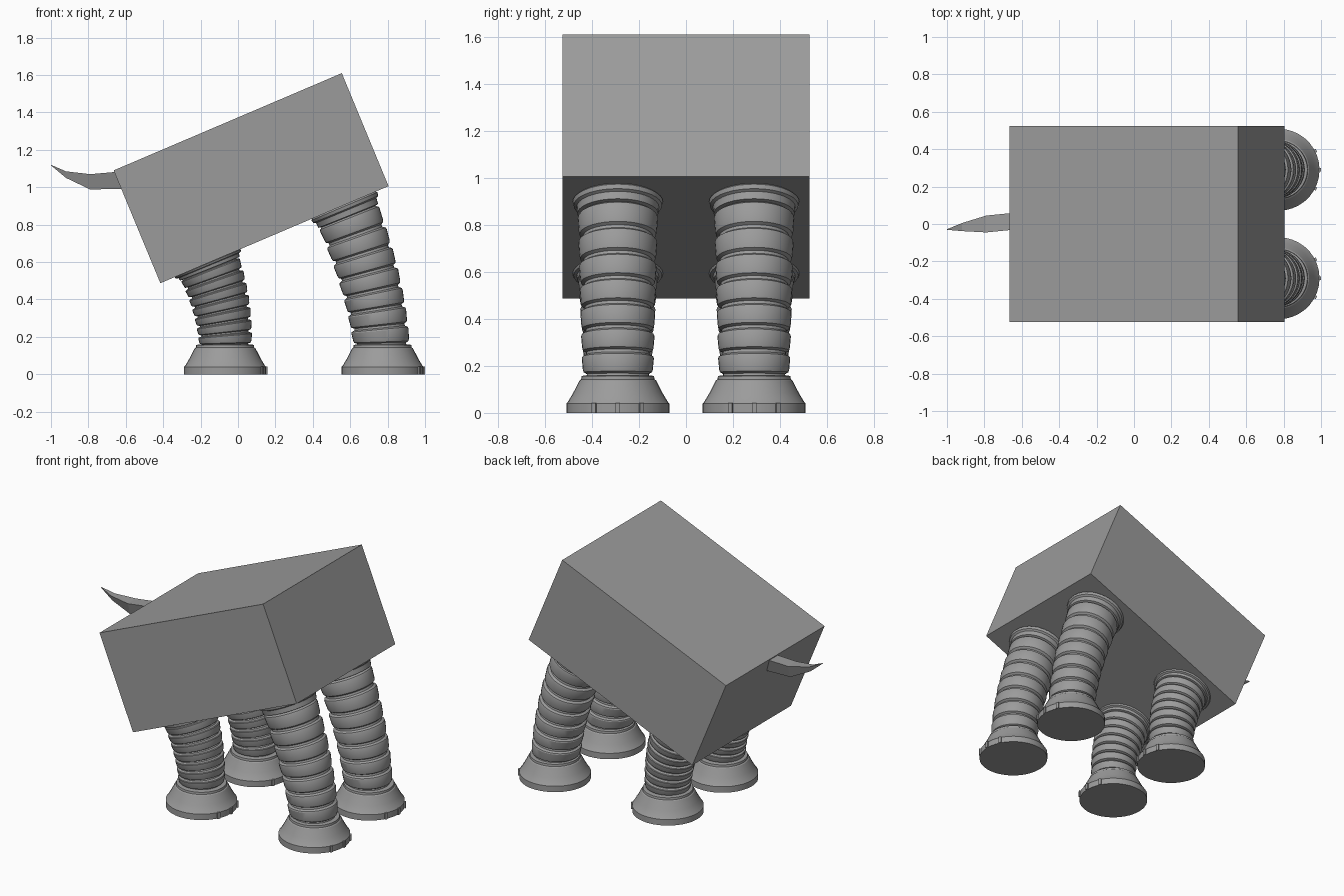
import bpy, bmesh, math
from mathutils import Vector

if "Cube" in bpy.data.objects:
    bpy.data.objects.remove(bpy.data.objects["Cube"])

SIDES = 36
TILT = math.radians(23.1)
LEG_Y = -0.29

# Dark grey used on every part
GREY = bpy.data.materials.new("dark_grey")
GREY.diffuse_color = (0.33, 0.33, 0.33, 1.0)
GREY.use_nodes = True
GREY.node_tree.nodes["Principled BSDF"].inputs["Base Color"].default_value = GREY.diffuse_color


def make_object(name, bm, smooth=True, mirror=False):
    bmesh.ops.recalc_face_normals(bm, faces=bm.faces)
    mesh = bpy.data.meshes.new(name)
    bm.to_mesh(mesh)
    bm.free()
    mesh.materials.append(GREY)
    ob = bpy.data.objects.new(name, mesh)
    bpy.context.collection.objects.link(ob)
    if smooth:
        bpy.ops.object.select_all(action='DESELECT')
        bpy.context.view_layer.objects.active = ob
        ob.select_set(True)
        bpy.ops.object.shade_smooth_by_angle(angle=math.radians(25))
    if mirror:
        mod = ob.modifiers.new("other_side", 'MIRROR')
        mod.use_axis = (False, True, False)
        mod.use_mirror_merge = False
    return ob


def loft(bm, loops):
    """Skin a list of closed point loops and cap both ends."""
    rows = [[bm.verts.new(p) for p in loop] for loop in loops]
    n = len(rows[0])
    for a, b in zip(rows, rows[1:]):
        for i in range(n):
            j = (i + 1) % n
            bm.faces.new((a[i], a[j], b[j], b[i]))
    bm.faces.new(rows[0][::-1])
    bm.faces.new(rows[-1])


def ring(x, z, r, tilt=0.0):
    pts = []
    for i in range(SIDES):
        a = 2 * math.pi * i / SIDES
        u = r * math.cos(a)
        pts.append((x + u * math.cos(tilt), LEG_Y + r * math.sin(a), z + u * math.sin(tilt)))
    return pts


# Slanted box body
bm = bmesh.new()
profile = [(-0.415, 0.487), (0.805, 1.006), (0.555, 1.61), (-0.665, 1.09)]
loft(bm, [[(x, y, z) for x, z in profile] for y in (-0.525, 0.525)])
make_object("body", bm, smooth=False)

# Pointed tail: x top, x bottom, y low, y high, z top, z bottom
bm = bmesh.new()
sections = [(-0.64, -0.61, -0.03, 0.06, 1.083, 0.992),
            (-0.79, -0.79, -0.045, 0.045, 1.070, 0.988),
            (-0.92, -0.92, -0.038, 0.005, 1.085, 1.05),
            (-1.0, -1.0, -0.031, -0.028, 1.12, 1.117)]
loops = []
for xt, xb, y0, y1, zt, zb in sections:
    m = (y0 + y1) / 2
    loops.append([(xt, y0, zt), (xt, y1, zt), (xb, m + (y1 - m) * 0.4, zb),
                  (xb, m + (y0 - m) * 0.4, zb)])
loft(bm, loops)
make_object("tail", bm, smooth=False)


def make_leg(name, base, ctrl, top, foot_x, r0, r1, bands=7):
    p0, c, p2 = (Vector(p) for p in (base, ctrl, top))

    def section(t, r):
        p = p0 * (1 - t) ** 2 + c * 2 * t * (1 - t) + p2 * t * t
        return ring(p.x, p.y, r, TILT * t ** 0.7)

    # Bellows bands, then the collar under the body
    loops = [section(0.0, r0 - 0.015)]
    pitch = 0.92 / bands
    for k in range(bands):
        for f, dr in ((0.12, -0.017), (0.20, -0.003), (0.32, 0.0),
                      (0.84, 0.003), (0.92, 0.0), (1.0, -0.015)):
            t = (k + f) * pitch
            loops.append(section(t, r0 + (r1 - r0) * t + dr))
    loops += [section(t, r) for t, r in ((0.925, 0.172), (0.960, 0.175), (0.968, 0.188),
                                         (0.988, 0.192), (1.0, 0.180))]
    bm = bmesh.new()
    loft(bm, loops)
    make_object(name, bm, mirror=True)

    # Flared foot
    bm = bmesh.new()
    loft(bm, [ring(foot_x, z, r) for r, z in ((0.219, 0.0), (0.219, 0.040), (0.212, 0.048),
                                              (0.190, 0.085), (0.163, 0.138), (0.156, 0.143),
                                              (0.154, 0.157), (0.135, 0.160))])
    make_object(name + "_foot", bm, mirror=True)

    # Small toe tabs on the leading rim
    bm = bmesh.new()
    for a in (-27, 0, 27):
        d = Vector((math.cos(math.radians(a)), math.sin(math.radians(a)), 0))
        s = Vector((-d.y, d.x, 0)) * 0.009
        o = Vector((foot_x, LEG_Y, 0))
        quad = [o + d * 0.20 - s, o + d * 0.227 - s, o + d * 0.227 + s, o + d * 0.20 + s]
        loft(bm, [[(p.x, p.y, z) for p in quad] for z in (0.0, 0.042)])
    make_object(name + "_toes", bm, smooth=False, mirror=True)


make_leg("front_leg", (0.768, 0.155), (0.735, 0.50), (0.565, 0.908), 0.773, 0.148, 0.170)
make_leg("rear_leg", (-0.067, 0.155), (-0.07, 0.38), (-0.164, 0.598), -0.069, 0.138, 0.168)
